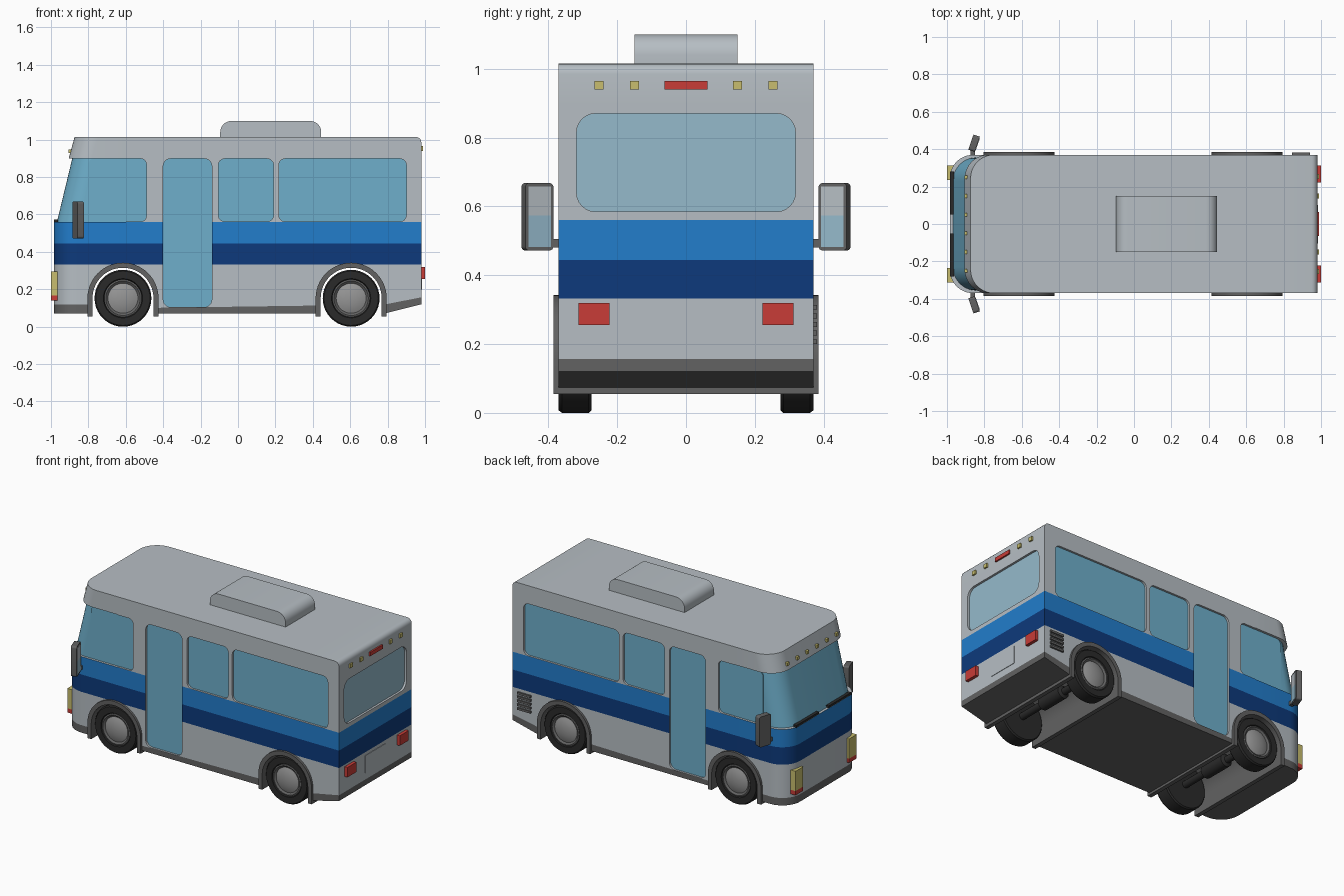
import bpy, bmesh
from math import sin, cos, pi, radians
from mathutils import Matrix, Vector

if "Cube" in bpy.data.objects:
    bpy.data.objects.remove(bpy.data.objects["Cube"])

COLOURS = {
    "silver": (0.47, 0.515, 0.55), "blue": (0.016, 0.205, 0.6), "navy": (0.004, 0.042, 0.2),
    "glass": (0.156, 0.43, 0.6), "pale_glass": (0.3, 0.49, 0.6), "grey": (0.122, 0.122, 0.122),
    "black": (0.023, 0.023, 0.023), "red": (0.58, 0.045, 0.038),
    "yellow": (0.58, 0.515, 0.156), "hub_grey": (0.305, 0.305, 0.305)}
MATS = {}
for key, c in COLOURS.items():
    MATS[key] = bpy.data.materials.new(key)
    MATS[key].diffuse_color = (*c, 1)
NAMES = list(COLOURS)


def finish(name, bm, mat=None):
    bmesh.ops.recalc_face_normals(bm, faces=bm.faces)
    me = bpy.data.meshes.new(name)
    bm.to_mesh(me)
    bm.free()
    for key in ([mat] if mat else NAMES):
        me.materials.append(MATS[key])
    me.shade_smooth()
    me.set_sharp_from_angle(angle=radians(32))
    ob = bpy.data.objects.new(name, me)
    bpy.context.collection.objects.link(ob)
    return ob


def add_prism(bm, pts, axis, lo, hi):
    """Extrude a 2D profile along y (points are x,z) or x (points are y,z)."""
    def place(p, d):
        return (p[0], d, p[1]) if axis == 'y' else (d, p[0], p[1])
    a = [bm.verts.new(place(p, lo)) for p in pts]
    b = [bm.verts.new(place(p, hi)) for p in pts]
    n = len(pts)
    bm.faces.new(a)
    bm.faces.new(b[::-1])
    for i in range(n):
        bm.faces.new((a[i], b[i], b[(i + 1) % n], a[(i + 1) % n]))


def prism(name, pts, axis, lo, hi, mat):
    bm = bmesh.new()
    add_prism(bm, pts, axis, lo, hi)
    return finish(name, bm, mat)


def box(name, lo, hi, mat):
    return prism(name, [(lo[0], lo[2]), (hi[0], lo[2]), (hi[0], hi[2]), (lo[0], hi[2])],
                 'y', lo[1], hi[1], mat)


def arc(cx, cz, r, a0, a1, n):
    return [(cx + r * cos(radians(a0 + (a1 - a0) * i / n)),
             cz + r * sin(radians(a0 + (a1 - a0) * i / n))) for i in range(n + 1)]


def rounded(u0, v0, u1, v1, r):
    return (arc(u1 - r, v1 - r, r, 0, 90, 6) + arc(u0 + r, v1 - r, r, 90, 180, 6)
            + arc(u0 + r, v0 + r, r, 180, 270, 6) + arc(u1 - r, v0 + r, r, 270, 360, 6))


def lathe(name, profile, centre, side, mat, n=40):
    """Spin (radius, y) points about the y axis."""
    bm = bmesh.new()
    rings = [[bm.verts.new((centre[0] + r * cos(2 * pi * i / n), side * y,
                            centre[1] + r * sin(2 * pi * i / n))) for i in range(n)]
             for r, y in profile]
    for a, b in zip(rings, rings[1:]):
        for i in range(n):
            bm.faces.new((a[i], a[(i + 1) % n], b[(i + 1) % n], b[i]))
    bm.faces.new(rings[0])
    bm.faces.new(rings[-1])
    return finish(name, bm, mat)


# ---- body shell: horizontal sections lofted upwards, coloured by band
W, REAR, FRONT, R = 0.37, 0.98, -0.985, 0.125
GW = 0.355                                     # half width of recessed glass


def cap_front(z):
    return -0.905 + (z - 0.9) / 0.11 * 0.03


rows = [(0.07, FRONT, REAR, W), (0.10, FRONT, REAR, W), (0.333, FRONT, REAR, W),
        (0.445, FRONT, REAR, W), (0.56, FRONT, REAR, W), (0.56, -0.968, REAR, GW),
        (0.90, -0.886, REAR, GW), (0.90, cap_front(0.9), REAR, W)]
for x, z in arc(REAR - 0.03, 0.985, 0.03, 0, 90, 5):
    rows.append((z, cap_front(z), x, W))
bands = ["grey", "silver", "navy", "blue", "silver", "glass"] + ["silver"] * 7

bm = bmesh.new()
rings = []
for k, (z, xf, xr, w) in enumerate(rows):
    half = [(xf + R - R * cos(pi / 2 * i / 10), w - R + R * sin(pi / 2 * i / 10)) for i in range(11)]
    half += [(-0.6, w), (-0.6, W), (-0.5, W), (0.78, W), (xr, W)]
    pts = half + [(x, -y) for x, y in reversed(half)]
    ring = []
    for x, y in pts:
        h = z
        if k < 2 and x > 0.9:                  # rising tail
            h = (0.12, 0.157)[k]
        elif k == 1 and (x < -0.55 or x > 0.7):
            h = 0.118
        ring.append(bm.verts.new((x, y, h)))
    rings.append(ring)
N = len(rings[0])
for a, b, band in zip(rings, rings[1:], bands):
    for i in range(N):
        j = (i + 1) % N
        f = bm.faces.new((a[i], a[j], b[j], b[i]))
        name = band
        if band == "glass" and f.calc_center_median().x > -0.61:
            name = "silver"
        f.material_index = NAMES.index(name)
for ring, name in ((rings[0], "grey"), (rings[-1], "silver")):
    for i in range(N // 2 - 1):
        f = bm.faces.new((ring[i], ring[i + 1], ring[N - 2 - i], ring[N - 1 - i]))
        f.material_index = NAMES.index(name)
bmesh.ops.remove_doubles(bm, verts=bm.verts, dist=0.0005)
body = finish("body_shell", bm)

# ---- cut window and door recesses and the wheel tunnels
WHEELS = (-0.615, 0.605)
AZ = 0.152
panes = {"front_side_window": (-0.80, 0.562, -0.49, 0.898, 0.03),
         "door_glass": (-0.40, 0.105, -0.14, 0.898, 0.04),
         "middle_window": (-0.105, 0.562, 0.19, 0.898, 0.035),
         "rear_side_window": (0.218, 0.562, 0.90, 0.898, 0.035)}
rear_pane = rounded(-0.318, 0.585, 0.318, 0.87, 0.055)
bm = bmesh.new()
for s in (1, -1):
    for p in panes.values():
        add_prism(bm, rounded(*p), 'y', s * 0.354, s * 0.45)
add_prism(bm, rear_pane, 'x', 0.963, 1.1)
for f in bm.faces:
    f.material_index = NAMES.index("silver")
for wx in WHEELS:
    add_prism(bm, [(wx + 0.176, -0.1)] + arc(wx, AZ, 0.176, 0, 180, 28) + [(wx - 0.176, -0.1)],
              'y', -0.5, 0.5)
cutter = finish("recess_cutter", bm)
cutter.hide_render = True
mod = body.modifiers.new("recesses", 'BOOLEAN')
mod.operation, mod.solver, mod.object = 'DIFFERENCE', 'EXACT', cutter
cut = bpy.data.meshes.new_from_object(body.evaluated_get(bpy.context.evaluated_depsgraph_get()))
body.modifiers.clear()
body.data = cut
cut.shade_smooth()
cut.set_sharp_from_angle(angle=radians(32))
bpy.data.objects.remove(cutter)

# ---- glass panes in the recesses
for s, tag in ((1, "left"), (-1, "right")):
    for name, p in panes.items():
        prism(f"{name}_{tag}", rounded(*p), 'y', s * 0.351, s * 0.357, "glass")
prism("rear_window", rear_pane, 'x', 0.960, 0.966, "pale_glass")

# ---- roof unit with rounded ends
prism("roof_unit", [(0.445, 1.0)] + arc(0.385, 1.04, 0.06, 0, 90, 8)
      + arc(-0.035, 1.04, 0.06, 90, 180, 8) + [(-0.095, 1.0)], 'y', -0.15, 0.15, "silver")

# ---- wheel arches, wheels and axles
for wx, end in zip(WHEELS, ("front", "rear")):
    band = ([(wx + 0.19, 0.055)] + arc(wx, AZ, 0.19, 0, 180, 28) + [(wx - 0.19, 0.055)]
            + [(wx - 0.163, 0.055)] + arc(wx, AZ, 0.163, 180, 0, 28) + [(wx + 0.163, 0.055)])
    prism(f"{end}_wheel_arch", band, 'y', -0.385, 0.385, "grey")
    for s, tag in ((1, "left"), (-1, "right")):
        c = (wx, AZ)
        lathe(f"{end}_tyre_{tag}", [(0.09, 0.275), (0.145, 0.275), (0.152, 0.283), (0.152, 0.36),
                                    (0.145, 0.37), (0.105, 0.37), (0.10, 0.358)], c, s, "black")
        lathe(f"{end}_rim_{tag}", [(0.10, 0.34), (0.10, 0.366), (0.092, 0.368), (0.08, 0.358)],
              c, s, "grey")
        lathe(f"{end}_hub_{tag}", [(0.08, 0.34), (0.08, 0.36), (0.062, 0.367), (0.035, 0.373),
                                   (0.01, 0.375)], c, s, "hub_grey")
    lathe(f"{end}_axle", [(0.022, -0.3), (0.022, -0.1), (0.04, -0.09), (0.04, 0.09),
                          (0.022, 0.1), (0.022, 0.3)], (wx, AZ), 1, "black", 20)

# ---- lamps, mirrors and wipers on both sides
for s, tag in ((1, "left"), (-1, "right")):
    def sided(name, lo, hi, mat):
        return box(f"{name}_{tag}", (lo[0], s * lo[1], lo[2]), (hi[0], s * hi[1], hi[2]), mat)
    sided("headlight", (-1.0, 0.235, 0.167), (-0.93, 0.312, 0.295), "yellow")
    sided("front_indicator", (-1.0, 0.235, 0.14), (-0.93, 0.312, 0.167), "red")
    sided("tail_light", (0.97, 0.222, 0.256), (1.0, 0.312, 0.32), "red")
    sided("wiper", (-0.984, 0.05, 0.558), (-0.962, 0.28, 0.574), "black")
    for i, y in enumerate((0.05, 0.15, 0.25)):
        sided(f"front_marker_{i}", (-0.907, y - 0.01, 0.928), (-0.88, y + 0.01, 0.948), "yellow")
    for i, y in enumerate((0.15, 0.253)):
        sided(f"rear_marker_{i}", (0.97, y - 0.013, 0.94), (0.99, y + 0.013, 0.965), "yellow")
    # mirror: housing plus two rear-facing panes, swung back together
    m = Matrix.Translation((-0.855, s * 0.432, 0.57)) @ Matrix.Rotation(radians(-19 * s), 4, 'Z')
    parts = [prism(f"mirror_housing_{tag}", rounded(-0.043, -0.098, 0.043, 0.098, 0.012),
                   'x', -0.018, 0.018, "grey"),
             box(f"mirror_upper_pane_{tag}", (0.015, -0.034, 0.004), (0.021, 0.034, 0.088), "silver"),
             box(f"mirror_lower_pane_{tag}", (0.015, -0.034, -0.088), (0.021, 0.034, 0.004), "pale_glass")]
    for ob in parts:
        ob.matrix_world = m
    sided("mirror_arm", (-0.875, 0.35, 0.48), (-0.85, 0.41, 0.505), "grey")

# ---- rear brake lamp, number plate blank and side vent
box("brake_light", (0.97, -0.063, 0.94), (0.99, 0.063, 0.965), "red")
box("rear_plate", (0.975, -0.104, 0.2), (0.983, 0.102, 0.312), "silver")
for i in range(5):
    z = 0.2 + i * 0.025
    box(f"vent_slat_{i}", (0.845, 0.365, z), (0.94, 0.381, z + 0.014), "grey")

for m in bpy.data.materials:
    if m.users and not m.is_grease_pencil:
        m.use_nodes = True
        m.node_tree.nodes["Principled BSDF"].inputs["Base Color"].default_value = m.diffuse_color
